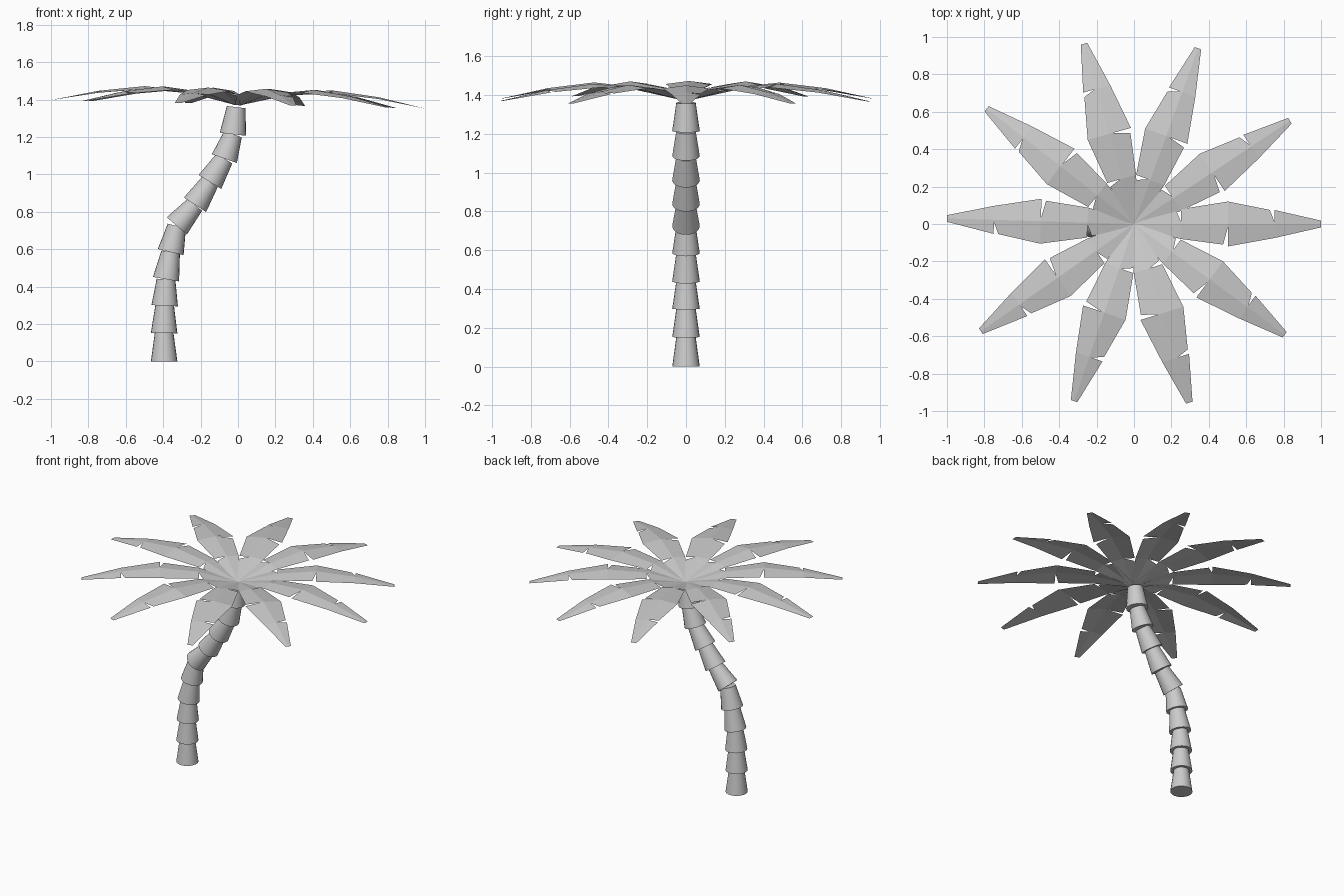
import bpy, bmesh, math
from mathutils import Vector, Matrix

if "Cube" in bpy.data.objects:
    bpy.data.objects.remove(bpy.data.objects["Cube"])


def make_object(name, bm):
    mesh = bpy.data.meshes.new(name)
    bm.to_mesh(mesh)
    bm.free()
    obj = bpy.data.objects.new(name, mesh)
    bpy.context.collection.objects.link(obj)
    return obj


# Trunk: flared segments stacked along a bent path (x, z)
path = [(-.395, 0), (-.395, .152), (-.392, .298), (-.385, .44), (-.36, .585),
        (-.327, .725), (-.23, .838), (-.15, .96), (-.073, 1.085),
        (-.027, 1.215), (-.01, 1.36)]
bm = bmesh.new()
for a, b in zip(path, path[1:]):
    p, q = Vector((a[0], 0, a[1])), Vector((b[0], 0, b[1]))
    d = q - p
    rot = Matrix.Rotation(math.atan2(d.x, d.z), 4, 'Y')
    place = Matrix.Translation((p + q) / 2) @ rot
    bmesh.ops.create_cone(bm, cap_ends=True, segments=20, radius1=.071,
                          radius2=.05, depth=d.length, matrix=place)
trunk = make_object("trunk", bm)
bpy.context.view_layer.objects.active = trunk
trunk.select_set(True)
bpy.ops.object.shade_smooth_by_angle(angle=math.radians(40))
trunk.select_set(False)

# Frond stations: distance, half width, spine height, edge droop, torn side
stations = [(0, .02, 1.37, 0, 0), (.25, .08, 1.437, .01, 1),
            (.5, .12, 1.461, .016, -1), (.75, .075, 1.43, .01, 1),
            (1, .018, 1.375, 0, 0)]


def frond(angle):
    bm = bmesh.new()
    spine = [bm.verts.new((r, 0, z)) for r, w, z, drop, torn in stations]
    for side in (1, -1):
        edge = [bm.verts.new((r, side * w, z - drop))
                for r, w, z, drop, torn in stations]
        for k in range(4):
            r, w, z, drop, torn = stations[k + 1]
            loop = [spine[k]]
            if k and stations[k][4] == side:
                loop.append(apex)
            loop += [edge[k]]
            # A tear is a thin wedge cut from the edge towards the spine
            if torn == side:
                apex = bm.verts.new((r, side * w * .15, z - drop * .15))
                lip = edge[k].co.lerp(edge[k + 1].co, .9)
                lip.y *= .95
                loop += [bm.verts.new(lip), apex]
            else:
                loop += [edge[k + 1]]
            loop.append(spine[k + 1])
            bm.faces.new(loop if side < 0 else loop[::-1])
    bmesh.ops.recalc_face_normals(bm, faces=bm.faces)
    if sum(f.normal.z for f in bm.faces) < 0:
        bmesh.ops.reverse_faces(bm, faces=bm.faces)
    obj = make_object("frond", bm)
    # The whole crown leans slightly to the right
    pivot = Matrix.Translation((0, 0, 1.375))
    obj.matrix_world = (pivot @ Matrix.Rotation(math.radians(1.3), 4, 'Y')
                        @ pivot.inverted()
                        @ Matrix.Rotation(math.radians(angle), 4, 'Z'))


# Crown: ten identical fronds
for angle in (0, 33.5, 70, 105.5, 142, 178.3, 215, 251.3, 287.2, 323.7):
    frond(angle)
